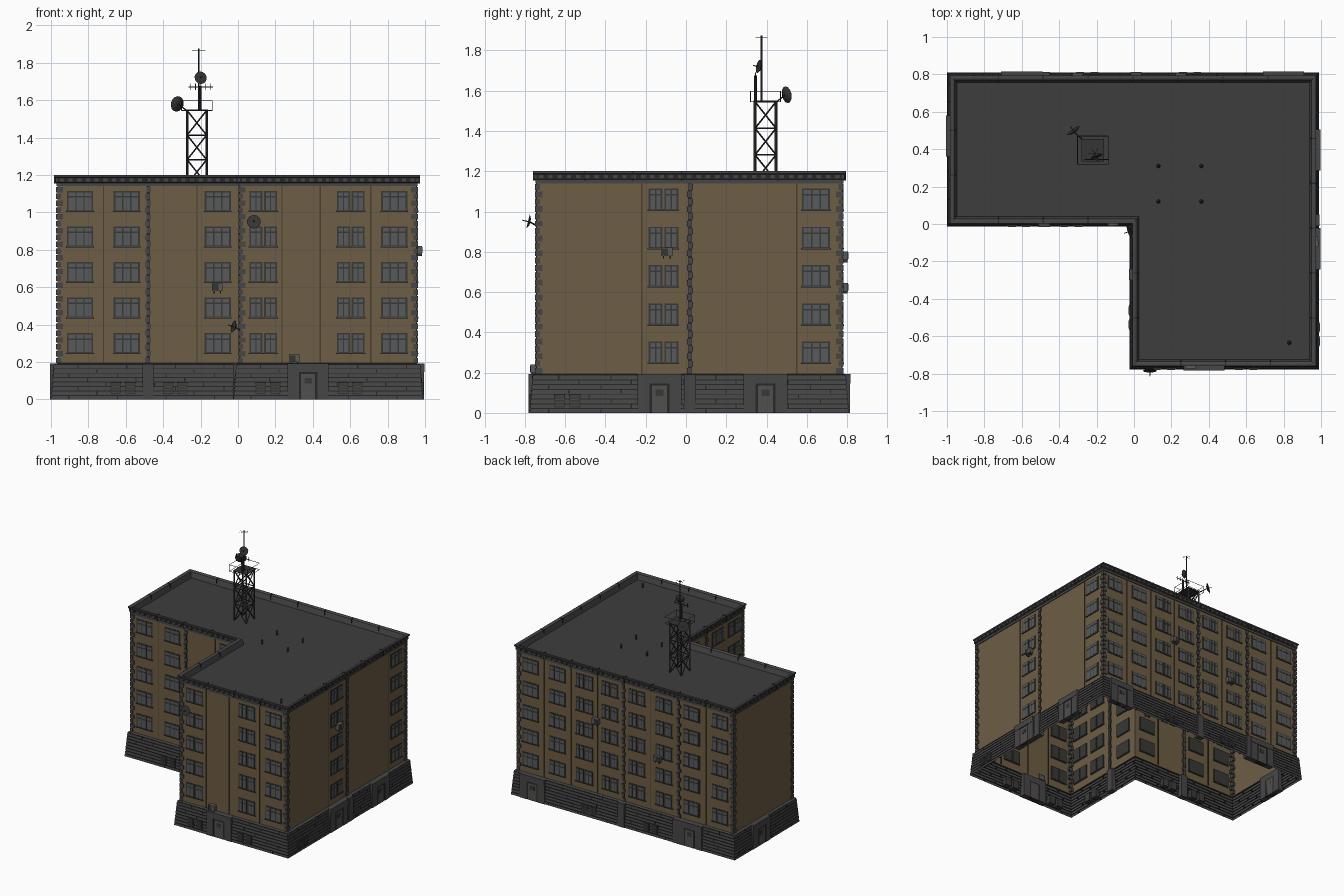
import bpy, bmesh, math
from mathutils import Vector, Matrix

if "Cube" in bpy.data.objects:
    bpy.data.objects.remove(bpy.data.objects["Cube"])


def material(name, rgb):
    m = bpy.data.materials.new(name)
    m.use_nodes = True
    m.diffuse_color = (*rgb, 1)
    bsdf = m.node_tree.nodes["Principled BSDF"]
    bsdf.inputs["Base Color"].default_value = (*rgb, 1)
    bsdf.inputs["Roughness"].default_value = 0.9
    return m


PLASTER = material("ochre plaster", (0.155, 0.11, 0.058))
SEAM = material("dark plaster seam", (0.07, 0.05, 0.027))
STONE = material("grey stone", (0.062, 0.062, 0.062))
MORTAR = material("dark mortar", (0.02, 0.02, 0.02))
ROOF = material("roof felt", (0.048, 0.048, 0.048))
FRAME = material("window frame", (0.04, 0.04, 0.038))
GLASS = material("window glass", (0.095, 0.1, 0.105))
DOOR = material("door grey", (0.085, 0.08, 0.074))
METAL = material("dark metal", (0.035, 0.035, 0.035))
UNIT = material("unit grey", (0.1, 0.1, 0.1))

# L-shaped plan
X0, XI, X1 = -0.965, 0.01, 0.955
Y0, YI, Y1 = -0.742, 0.022, 0.775
BASE, EAVE, TOP = 0.19, 1.14, 1.2

# wall: (axis of its normal, position, sign, start, end)
FRONT_A = (1, YI, -1, X0, XI)
FRONT_B = (1, Y0, -1, XI, X1)
RIGHT = (0, X1, 1, Y0, Y1)
BACK = (1, Y1, 1, X0, X1)
LEFT_A = (0, X0, -1, YI, Y1)
LEFT_B = (0, XI, -1, Y0, YI)
WALLS = [FRONT_A, FRONT_B, RIGHT, BACK, LEFT_A, LEFT_B]

parts = {}


def part(name, mat):
    if name not in parts:
        parts[name] = (bmesh.new(), [mat])
    return parts[name][0]


def outline(o):
    return [(X0 - o, YI - o), (XI - o, YI - o), (XI - o, Y0 - o),
            (X1 + o, Y0 - o), (X1 + o, Y1 + o), (X0 - o, Y1 + o)]


def loft(bm, rings, cap=False):
    loops = [[bm.verts.new((x, y, z)) for x, y in outline(o)] for o, z in rings]
    for low, high in zip(loops, loops[1:]):
        for i in range(6):
            j = (i + 1) % 6
            bm.faces.new((low[i], low[j], high[j], high[i]))
    if cap:
        bm.faces.new(loops[-1])


def block(bm, lo, hi):
    lo, hi = Vector(lo), Vector(hi)
    size = [abs(c) for c in hi - lo]
    bmesh.ops.create_cube(bm, size=1, matrix=Matrix.Translation((lo + hi) / 2) @ Matrix.Diagonal((*size, 1)))


def plate(bm, wall, u, z, w, h, out, inner=-0.008):
    """Box on a wall, centred at u and z, standing out from it."""
    axis, pos, sign = wall[:3]
    a, b = [0, 0, z - h / 2], [0, 0, z + h / 2]
    a[axis], b[axis] = pos + sign * inner, pos + sign * out
    a[1 - axis], b[1 - axis] = u - w / 2, u + w / 2
    block(bm, a, b)


def rod(bm, p, q, r, r2=None, seg=6):
    p, q = Vector(p), Vector(q)
    d = q - p
    rot = d.to_track_quat('Z', 'Y').to_matrix().to_4x4()
    bmesh.ops.create_cone(bm, cap_ends=True, segments=seg, radius1=r, radius2=r if r2 is None else r2,
                          depth=d.length, matrix=Matrix.Translation((p + q) / 2) @ rot)


# Plaster walls, open at the bottom
loft(part("plaster_walls", PLASTER), [(0, BASE - 0.01), (0, EAVE + 0.01)])

# Battered stone base: courses with recessed joints
base = part("stone_base", STONE)
rings, courses = [], 8
for k in range(courses):
    z, step = BASE * k / courses, BASE / courses
    o = 0.035 - 0.015 * k / courses
    rings += [(o, z), (o - 0.002, z + step * 0.8), (o - 0.007, z + step * 0.8), (o - 0.007, z + step)]
loft(base, rings + [(0.02, BASE), (0, BASE + 0.004)])
parts["stone_base"][1].append(MORTAR)
for f in base.faces:
    zs = [v.co.z for v in f.verts]
    if max(zs) - min(zs) < BASE / courses * 0.3 and max(zs) < BASE + 0.001:
        f.material_index = 1

# Upright joints between base stones
joints = part("stone_joints", MORTAR)
for wall in WALLS:
    for k in range(courses):
        u = wall[3] + 0.06 + 0.05 * (k * 3 % 5)
        while u < wall[4] - 0.02:
            o = 0.034 - 0.015 * k / courses
            plate(joints, wall, u, (k + 0.4) * BASE / courses, 0.006, 0.018, o + 0.001, o - 0.01)
            u += 0.26

# Cornice, parapet and roof
loft(part("cornice", STONE), [(0, EAVE), (0.006, EAVE), (0.006, 1.158), (0.012, 1.162), (0.012, 1.184),
                              (0.018, 1.19), (0.018, TOP), (0.004, TOP), (-0.006, 1.195), (-0.018, 1.15)])
loft(part("roof", ROOF), [(-0.005, 1.148), (-0.01, 1.152)], cap=True)
dentils, gaps, caps = part("dentils", STONE), part("cornice_gaps", MORTAR), part("parapet_seams", MORTAR)
for wall in WALLS:
    length = wall[4] - wall[3]
    n = int(length / 0.045)
    plate(gaps, wall, (wall[3] + wall[4]) / 2, 1.173, length, 0.016, 0.0135, 0.005)
    for i in range(n):
        plate(dentils, wall, wall[3] + (i + 0.5) * length / n, 1.173, 0.022, 0.022, 0.018, 0.005)
    for i in range(1, round(length / 0.24)):
        plate(caps, wall, wall[3] + i * 0.24, 1.178, 0.006, 0.046, 0.019, -0.014)

# Quoins on the outer corners and on the mid-wall strips
quoins, shade = part("quoins", STONE), part("quoin_shadows", MORTAR)
rows = 26
pitch = (EAVE - BASE) / rows
strips = [(FRONT_A, -0.48), (BACK, -0.48), (BACK, 0.01), (RIGHT, 0.02), (LEFT_B, -0.27)]
for i in range(rows):
    z = BASE + (i + 0.5) * pitch
    for j, (x, y) in enumerate(outline(0)):
        if j != 1:
            sx, sy = (1 if x < 0.5 else -1), (1 if y < 0.5 else -1)
            a, b = (0.03, 0.018) if i % 2 else (0.018, 0.03)
            block(quoins, (x - sx * 0.007, y - sy * 0.007, z - pitch * 0.4), (x + sx * a, y + sy * b, z + pitch * 0.4))
    for wall, u in strips:
        plate(quoins, wall, u + (0.004 if i % 2 else -0.004), z, 0.024, pitch * 0.75, 0.008)
for wall, u in strips:
    plate(shade, wall, u, (BASE + EAVE) / 2, 0.02, EAVE - BASE, 0.002)
    plate(part("base_pilasters", STONE), wall, u, BASE / 2, 0.06, BASE, 0.038)

# Windows
frames, panes, sills = part("window_frames", FRAME), part("window_panes", GLASS), part("window_sills", STONE)


def window(wall, u, z, w, cols, h=0.108):
    plate(frames, wall, u, z, w, h, 0.004, -0.012)
    plate(sills, wall, u, z - h / 2, w + 0.008, 0.007, 0.009)
    cell = (w - 0.012) / cols
    for c in range(cols):
        cu = u - w / 2 + 0.006 + (c + 0.5) * cell
        plate(panes, wall, cu, z - 0.014, cell - 0.007, h - 0.042, 0.006)
        plate(panes, wall, cu, z + 0.037, cell - 0.007, 0.02, 0.006)


def column(wall, u, pair):
    for k in range(5):
        z = 0.3 + 0.19 * k
        if pair:
            for s in (-1, 1):
                window(wall, u + s * 0.039, z, 0.07, 2)
        else:
            window(wall, u, z, 0.14, 3)


for wall, wide, pairs in [(FRONT_A, (-0.845, -0.595, -0.108), ()),
                          (FRONT_B, (0.835,), (0.135, 0.603)),
                          (RIGHT, (0.645,), (-0.112,)),
                          (BACK, (-0.845, -0.595, 0.6, 0.84), (-0.35, -0.11, 0.13, 0.36)),
                          (LEFT_B, (-0.11,), (-0.42, -0.62))]:
    for u in wide:
        column(wall, u, False)
    for u in pairs:
        column(wall, u, True)

# Panel seams in the plaster
for wall, us in [(FRONT_A, (-0.72, -0.22)), (FRONT_B, (0.235, 0.44, 0.71)), (RIGHT, (-0.22, 0.55)),
                 (BACK, (-0.72, -0.23, 0.245, 0.48, 0.72))]:
    for u in us:
        plate(part("panel_seams", SEAM), wall, u, (BASE + EAVE) / 2, 0.006, EAVE - BASE, 0.002)

# Doors with stone surrounds
for wall, u in [(FRONT_B, 0.375), (RIGHT, -0.132), (RIGHT, 0.395), (BACK, 0.8), (BACK, -0.6), (LEFT_A, 0.47)]:
    surround = part("door_surrounds", STONE)
    for s in (-1, 1):
        plate(surround, wall, u + s * 0.08, BASE / 2, 0.06, BASE, 0.039)
    plate(surround, wall, u, 0.169, 0.22, 0.046, 0.041)
    plate(part("door_reveals", MORTAR), wall, u, 0.073, 0.1, 0.146, 0.036)
    plate(part("doors", DOOR), wall, u, 0.068, 0.076, 0.136, 0.038)
    plate(part("door_lights", FRAME), wall, u, 0.1, 0.04, 0.03, 0.04)

# Basement vents
for wall, us in [(FRONT_A, (-0.615, -0.335)), (FRONT_B, (0.16, 0.6)), (RIGHT, (-0.59,)), (BACK, (-0.25, 0.3)),
                 (LEFT_B, (-0.5,))]:
    for u in us:
        for s in (-1, 1):
            plate(part("vent_frames", FRAME), wall, u + s * 0.038, 0.06, 0.056, 0.068, 0.036)
            for k in range(4):
                plate(part("vent_slats", STONE), wall, u + s * 0.038, 0.038 + k * 0.015, 0.042, 0.006, 0.039)

# Air conditioners
for wall, u, z in [(FRONT_A, -0.11, 0.6), (RIGHT, -0.095, 0.8), (BACK, 0.25, 0.78), (BACK, -0.3, 0.625),
                   (FRONT_B, 0.302, 0.22)]:
    plate(part("air_conditioners", UNIT), wall, u, z, 0.056, 0.042, 0.03)
    plate(part("conditioner_grilles", METAL), wall, u - 0.01, z, 0.03, 0.032, 0.032)
    for s in (-1, 1):
        plate(part("conditioner_brackets", METAL), wall, u + s * 0.017, z - 0.025, 0.006, 0.016, 0.028)


def dish(centre, facing, r, root):
    c, f = Vector(centre), Vector(facing).normalized()
    bm = part("dishes", UNIT if r < 0 else METAL)
    rod(bm, c - f * 0.012, c, r * 0.45, r, 14)
    rod(bm, c, c + f * 0.03, 0.003, 0.002)
    rod(bm, c - f * 0.01, root, 0.004)


dish((0.085, -0.785, 0.95), (0, -1, 0.25), 0.037, (0.085, Y0, 0.93))
dish((-0.025, -0.04, 0.39), (-1, -0.35, 0.3), 0.034, (XI, -0.04, 0.37))

# Lattice tower with railed platform
tower = part("lattice_tower", METAL)
tx, ty, half, z0, z1 = -0.22, 0.395, 0.052, 1.15, 1.545
ring = [(tx + a * half, ty + b * half) for a, b in ((-1, -1), (1, -1), (1, 1), (-1, 1))]
for i in range(4):
    p, q = ring[i], ring[(i + 1) % 4]
    rod(tower, (*p, z0), (*p, z1), 0.007, seg=4)
    for k in range(3):
        a, b = z0 + k * (z1 - z0) / 3, z0 + (k + 1) * (z1 - z0) / 3
        rod(tower, (*p, a), (*q, b), 0.004, seg=4)
        rod(tower, (*q, a), (*p, b), 0.004, seg=4)
        rod(tower, (*p, b), (*q, b), 0.004, seg=4)
block(tower, (tx - 0.06, ty - 0.06, z1), (tx + 0.06, ty + 0.06, z1 + 0.006))
rail = [(tx + a * 0.082, ty + b * 0.075) for a, b in ((-1, -1), (1, -1), (1, 1), (-1, 1))]
for i in range(4):
    p, q = rail[i], rail[(i + 1) % 4]
    rod(tower, (*p, z1), (*p, z1 + 0.052), 0.002, seg=4)
    for z in (z1, z1 + 0.052):
        rod(tower, (*p, z), (*q, z), 0.002, seg=4)

# Masts, aerials and tower dishes
mast = part("masts", METAL)
rod(mast, (-0.21, 0.375, z1), (-0.21, 0.375, 1.875), 0.004)
rod(mast, (-0.2, 0.345, z1), (-0.2, 0.345, 1.675), 0.007)
rod(mast, (-0.265, 0.345, 1.67), (-0.135, 0.345, 1.67), 0.003)
for i in range(5):
    x = -0.255 + i * 0.0275
    rod(mast, (x, 0.345, 1.655), (x, 0.345, 1.69), 0.002)
for i in range(3):
    d = Vector((math.cos(i * math.pi / 3), math.sin(i * math.pi / 3), 0)) * 0.035
    c = Vector((-0.21, 0.375, 1.865))
    rod(mast, c - d, c + d, 0.0012, seg=4)
dish((-0.2, 0.36, 1.72), (0.35, -1, 0.2), 0.034, (-0.21, 0.375, 1.72))
dish((-0.325, 0.5, 1.58), (-0.7, 1, 0.2), 0.042, (-0.275, 0.45, 1.545))

# Roof vents
for x, y in [(0.13, 0.31), (0.36, 0.31), (0.13, 0.12), (0.36, 0.12), (0.83, -0.635)]:
    rod(part("roof_vents", METAL), (x, y, 1.15), (x, y, 1.182), 0.006, seg=8)
    rod(part("roof_vents", METAL), (x, y, 1.178), (x, y, 1.19), 0.011, 0.003, 8)

# Turn each part into an object
for name, (bm, mats) in parts.items():
    mesh = bpy.data.meshes.new(name)
    bm.to_mesh(mesh)
    bm.free()
    for m in mats:
        mesh.materials.append(m)
    bpy.context.scene.collection.objects.link(bpy.data.objects.new(name, mesh))
